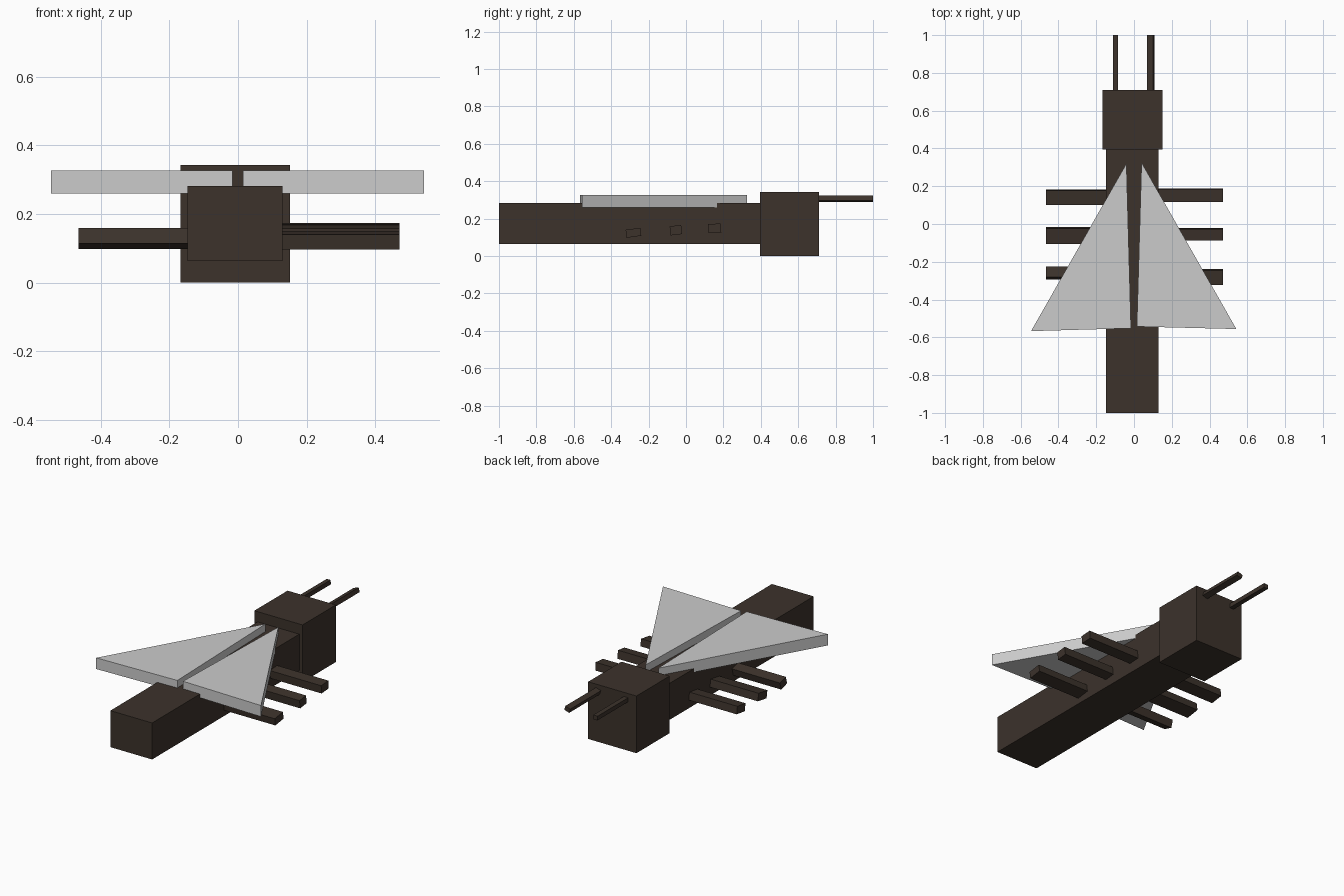
import bpy, bmesh
from math import radians, cos, sin

if "Cube" in bpy.data.objects:
    bpy.data.objects.remove(bpy.data.objects["Cube"])

brown = bpy.data.materials.new("dark_brown")
brown.diffuse_color = (0.045, 0.032, 0.024, 1)
brown.use_nodes = True
brown.node_tree.nodes["Principled BSDF"].inputs["Base Color"].default_value = brown.diffuse_color


def prism(name, profile, offset, mat=None):
    """Extrude a 3D outline along an offset vector into a closed solid."""
    bm = bmesh.new()
    face = bm.faces.new([bm.verts.new(p) for p in profile])
    ext = bmesh.ops.extrude_face_region(bm, geom=[face])
    moved = [g for g in ext["geom"] if isinstance(g, bmesh.types.BMVert)]
    bmesh.ops.translate(bm, verts=moved, vec=offset)
    bmesh.ops.recalc_face_normals(bm, faces=bm.faces)
    mesh = bpy.data.meshes.new(name)
    bm.to_mesh(mesh)
    bm.free()
    obj = bpy.data.objects.new(name, mesh)
    bpy.context.collection.objects.link(obj)
    if mat:
        mesh.materials.append(mat)
    return obj


def box(name, x, y, z):
    outline = [(x[0], y[0], z[0]), (x[1], y[0], z[0]),
               (x[1], y[0], z[1]), (x[0], y[0], z[1])]
    return prism(name, outline, (0, y[1] - y[0], 0), brown)


def tilted(cx, cy, w, h, deg):
    """Corners of a rotated rectangle."""
    c, s = cos(radians(deg)), sin(radians(deg))
    return [(cx + a * w / 2 * c - b * h / 2 * s, cy + a * w / 2 * s + b * h / 2 * c)
            for a, b in ((-1, -1), (1, -1), (1, 1), (-1, 1))]


# Body and head
box("body", (-0.147, 0.13), (-1.0, 0.42), (0.063, 0.282))
box("head", (-0.168, 0.152), (0.395, 0.71), (0.0, 0.343))

# Legs: (side, centre y, centre z, width, height, tilt)
legs = [(1, -0.281, 0.124, 0.079, 0.043, 8), (1, -0.054, 0.138, 0.062, 0.049, 7),
        (1, 0.153, 0.148, 0.068, 0.048, 4),
        (-1, -0.26, 0.129, 0.058, 0.046, -16), (-1, -0.062, 0.129, 0.084, 0.046, 9),
        (-1, 0.142, 0.129, 0.078, 0.046, 8)]
for i, (side, y, z, w, h, tilt) in enumerate(legs):
    x0 = 0.10 * side
    x1 = 0.47 if side > 0 else -0.465
    outline = [(x0, a, b) for a, b in tilted(y, z, w, h, tilt)]
    label = "right" if side > 0 else "left"
    prism(f"{label}_leg_{i % 3 + 1}", outline, (x1 - x0, 0, 0), brown)

# Antennae
for label, x, w, tilt in (("left", -0.098, 0.027, 3), ("right", 0.088, 0.034, 18)):
    outline = [(a, 0.68, b) for a, b in tilted(x, 0.305, w, 0.026, tilt)]
    prism(f"{label}_antenna", outline, (0, 0.32, 0), brown)

# Triangular wings
wings = {"left_wing": [(-0.04, 0.32), (-0.545, -0.567), (-0.016, -0.552)],
         "right_wing": [(0.04, 0.325), (0.542, -0.556), (0.015, -0.543)]}
for name, tri in wings.items():
    prism(name, [(x, y, 0.26) for x, y in tri], (0, 0, 0.067))
